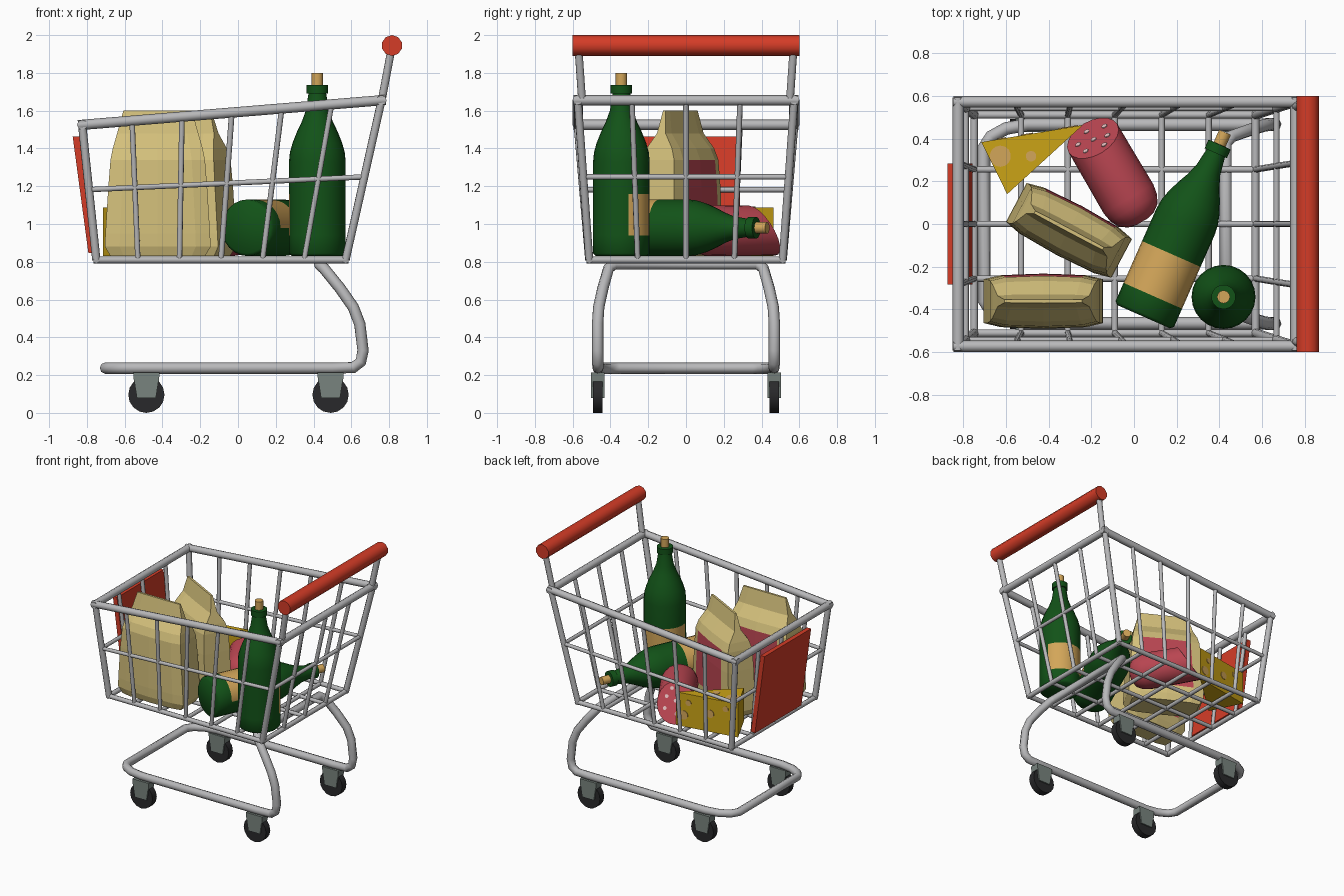
import bpy, bmesh, math
from mathutils import Vector, Matrix

if "Cube" in bpy.data.objects:
    bpy.data.objects.remove(bpy.data.objects["Cube"])

def material(name, r, g, b):
    m = bpy.data.materials.new(name)
    m.diffuse_color = (r, g, b, 1)
    m.use_nodes = True
    m.node_tree.nodes["Principled BSDF"].inputs["Base Color"].default_value = m.diffuse_color
    return m

METAL = material("grey metal", .48, .48, .49)
RED = material("red plastic", .66, .045, .02)
GREEN = material("green glass", .006, .085, .009)
TAN = material("tan", .65, .38, .10)
PAPER = material("beige paper", .66, .53, .20)
PINK = material("rose", .50, .062, .085)
CHEESE = material("cheese yellow", .60, .37, .008)
FAT = material("pale pink", .75, .50, .50)
BLACK = material("black rubber", .022, .022, .024)
STEEL = material("dark steel", .19, .23, .21)

def add_object(name, mesh, mats, smooth=True):
    for m in mats:
        mesh.materials.append(m)
    for p in mesh.polygons:
        p.use_smooth = smooth
    if smooth:
        mesh.set_sharp_from_angle(angle=0.87)
    ob = bpy.data.objects.new(name, mesh)
    bpy.context.scene.collection.objects.link(ob)
    return ob

def finish(name, bm, mats, smooth=True, rule=None, matrix=None):
    bmesh.ops.recalc_face_normals(bm, faces=bm.faces)
    if rule:
        for f in bm.faces:
            f.material_index = rule(f.calc_center_median())
    if matrix:
        bm.transform(matrix)
    me = bpy.data.meshes.new(name)
    bm.to_mesh(me)
    bm.free()
    return add_object(name, me, mats, smooth)

def loft(name, rings, mats, smooth=True, rule=None, matrix=None):
    """Skin a list of rings and cap both ends."""
    bm = bmesh.new()
    vs = [[bm.verts.new(p) for p in ring] for ring in rings]
    n = len(vs[0])
    for a, b in zip(vs, vs[1:]):
        for i in range(n):
            j = (i + 1) % n
            bm.faces.new((a[i], a[j], b[j], b[i]))
    bm.faces.new(vs[0])
    bm.faces.new(vs[-1])
    return finish(name, bm, mats, smooth, rule, matrix)

def cylinder(name, centre, axis, radius, depth, mat, sides):
    bm = bmesh.new()
    q = Vector(axis).to_track_quat('Z', 'Y').to_matrix().to_4x4()
    bmesh.ops.create_cone(bm, cap_ends=True, segments=sides, radius1=radius,
                          radius2=radius, depth=depth,
                          matrix=Matrix.Translation(centre) @ q)
    return finish(name, bm, [mat])

def tubes(name, paths, radius, mat=METAL, cyclic=False):
    """Round bars along paths, made as a bevelled curve and turned into a mesh."""
    cu = bpy.data.curves.new(name, 'CURVE')
    cu.dimensions = '3D'
    cu.bevel_depth = radius
    cu.bevel_resolution = 2
    cu.use_fill_caps = True
    for path in paths:
        sp = cu.splines.new('POLY')
        sp.points.add(len(path) - 1)
        for pt, co in zip(sp.points, path):
            pt.co = (*co, 1)
        sp.use_cyclic_u = cyclic
    tmp = bpy.data.objects.new(name + "_path", cu)
    bpy.context.scene.collection.objects.link(tmp)
    bpy.context.view_layer.update()
    me = bpy.data.meshes.new_from_object(tmp.evaluated_get(
        bpy.context.evaluated_depsgraph_get()))
    bpy.data.objects.remove(tmp)
    me.materials.clear()
    return add_object(name, me, [mat])

# Basket: corners interpolated between floor (t = 0) and top rim (t = 1)
def basket(u, v, t):
    """u along length 0..1, v across -1..1, t up 0..1"""
    low = Vector((-.75 + 1.32 * u, .512 * v, .81))
    high = Vector((-.825 + 1.585 * u, .573 * v, 1.525 + .13 * u))
    return low.lerp(high, t)

def rim(t, r):
    out = []
    c = [basket(0, -1, t), basket(1, -1, t), basket(1, 1, t), basket(0, 1, t)]
    for a, b in zip(c, c[1:] + c[:1]):
        e = (b - a).normalized() * r * .8
        out.append((a - e, b + e))
    return out

tubes("basket_top_rim", rim(1, .027), .027)
tubes("basket_middle_wire", rim(.52, .014), .014)
tubes("basket_bottom_rim", rim(0, .018), .018)
tubes("basket_corner_posts", [(basket(u, v, 0), basket(u, v, 1))
                              for u in (0, 1) for v in (-1, 1)], .022)
wires = []
for i in range(1, 6):                     # sides and floor cross wires
    u = i / 6
    wires += [(basket(u, v, 0), basket(u, v, 1)) for v in (-1, 1)]
    wires.append((basket(u, -1, 0), basket(u, 1, 0)))
for v in (-.5, 0, .5):                    # ends and floor long wires
    wires += [(basket(u, v, 0), basket(u, v, 1)) for u in (0, 1)]
    wires.append((basket(0, v, 0), basket(1, v, 0)))
tubes("basket_wires", wires, .015)

# Handle and front panel
tubes("handle_posts", [((.76, .55 * s, 1.65), (.815, .57 * s, 1.94)) for s in (-1, 1)], .022)
cylinder("handle", (.815, 0, 1.945), (0, 1, 0), .055, 1.2, RED, 10)
loft("front_panel", [[(-.875, y, 1.462), (-.84, y, 1.462), (-.757, y, .85), (-.792, y, .845)]
                     for y in (-.285, .285)], [RED], False)

# Chassis: one closed bent tube
half = [(.43, .38, .787), (.455, .41, .765), (.54, .44, .66), (.61, .462, .56), (.645, .468, .47),
        (.662, .468, .33), (.65, .467, .27), (.61, .466, .24), (.5, .466, .237), (-.5, .466, .237),
        (-.6, .448, .237), (-.67, .41, .237), (-.703, .36, .237)]
tubes("chassis_tube", [half + [(x, -y, z) for x, y, z in reversed(half)]], .03, cyclic=True)

# Casters
def block(x, y, hy, z0, z1, h0, h1):
    return [[(x - h, y - hy, z), (x + h, y - hy, z), (x + h, y + hy, z), (x - h, y + hy, z)]
            for z, h in ((z0, h0), (z1, h1))]

for x, xn in ((-.485, "front"), (.49, "rear")):
    for y, yn in ((-.467, "right"), (.467, "left")):
        n = xn + "_" + yn
        cylinder(n + "_wheel", (x, y, .096), (0, 1, 0), .096, .052, BLACK, 16)
        loft(n + "_fork_top", block(x, y, .036, .165, .215, .066, .07), [STEEL], False)
        for s in (-1, 1):
            loft(n + "_fork_plate", block(x, y + s * .031, .005, .078, .2, .05, .069),
                 [STEEL], False)

# Bottles
profile = [(0, .135), (.015, .15), (.11, .15), (.33, .15), (.5, .15), (.55, .145), (.6, .131),
           (.66, .107), (.71, .083), (.77, .061), (.86, .047), (.86, .057), (.905, .057),
           (.906, .03), (.97, .03)]

def bottle(name, matrix):
    n = 24
    rings = [[(r * math.cos(2 * math.pi * i / n), r * math.sin(2 * math.pi * i / n), z)
              for i in range(n)] for z, r in profile]
    def rule(c):
        label = .12 < c.z < .32 and abs(math.atan2(c.y, c.x)) < 1.5
        return 1 if label or c.z > .92 else 0
    loft(name, rings, [GREEN, TAN], True, rule, matrix)

def frame(o, x, y, z):
    return Matrix.Translation(o) @ Matrix((x, y, z)).transposed().to_4x4()

bottle("standing_bottle", Matrix.Translation((.42, -.342, .83)) @ Matrix.Rotation(math.radians(105), 4, 'Z'))
bottle("lying_bottle", frame((.045, -.435, .98), (0, 0, 1), (.915, -.404, 0), (.404, .915, 0))
       @ Matrix.Diagonal((1, 1, .975, 1)))

# Sausage with slanted cut and fat spots
o, u, up = Vector((-.193, .403, .965)), Vector((.506, -.863, 0)), Vector((0, 0, 1))
side = u.cross(up)
rings = []
for s, r, slant in ((0, .132, .08), (.33, .135, 0), (.38, .126, 0), (.42, .105, 0), (.445, .07, 0), (.455, .03, 0)):
    ring = []
    for i in range(20):
        a = 2 * math.pi * i / 20
        ring.append(o + u * (s + slant * math.sin(a)) + side * r * math.cos(a) + up * r * math.sin(a))
    rings.append(ring)
loft("sausage", rings, [PINK])
slope = u * .08 + up * .132
normal = up * .132 - u * .132 * 1.65
for a, b in ((-.065, .3), (0, .1), (.06, .45), (-.03, .68), (.075, -.1), (-.075, -.25), (.01, -.5)):
    cylinder("fat_spot", o + side * a + slope * b, normal, .014, .008, FAT, 8)

# Cheese wedge with holes
tri = [Vector((-.716, .384, 0)), Vector((-.24, .464, 0)), Vector((-.595, .14, 0))]
loft("cheese_wedge", [[p + up * z for p in tri] for z in (.83, 1.088)], [CHEESE], False)
for x, y, r in ((-.627, .318, .05), (-.483, .318, .025)):
    cylinder("cheese_hole", (x, y, 1.088), up, r, .008, TAN, 14)
edge = tri[1] - tri[0]
for k, z, r in ((.88, .92, .035), (.8, 1.02, .022), (.45, .97, .03), (.2, 1.03, .022)):
    cylinder("cheese_hole", tri[0] + edge * k + up * z, (-edge.y, edge.x, 0), r, .008, TAN, 14)

# Paper bags: (height, half width, half depth)
levels = [(0, .25, .105), (.05, .28, .12), (.12, .277, .122), (.36, .262, .12), (.51, .25, .112),
          (.57, .238, .09), (.65, .215, .03), (.77, .182, .008)]

def bag(name, matrix):
    rings = []
    for z, w, d in levels:
        back = [(w * k, d * f, z) for k, f in ((1, .85), (.72, 1), (0, 1.06), (-.72, 1), (-1, .85))]
        rings.append(back + [(-x, -y, z) for x, y, z in back])
    rule = lambda c: int(c.y > .09 and .1 < c.z < .52 and abs(c.x) < .18)
    loft(name, rings, [PAPER, PINK], False, rule, matrix)

bag("front_paper_bag", Matrix.Translation((-.425, -.362, .83)))
bag("back_paper_bag", Matrix.Translation((-.305, -.03, .83)) @ Matrix.Rotation(math.radians(-28), 4, 'Z'))
